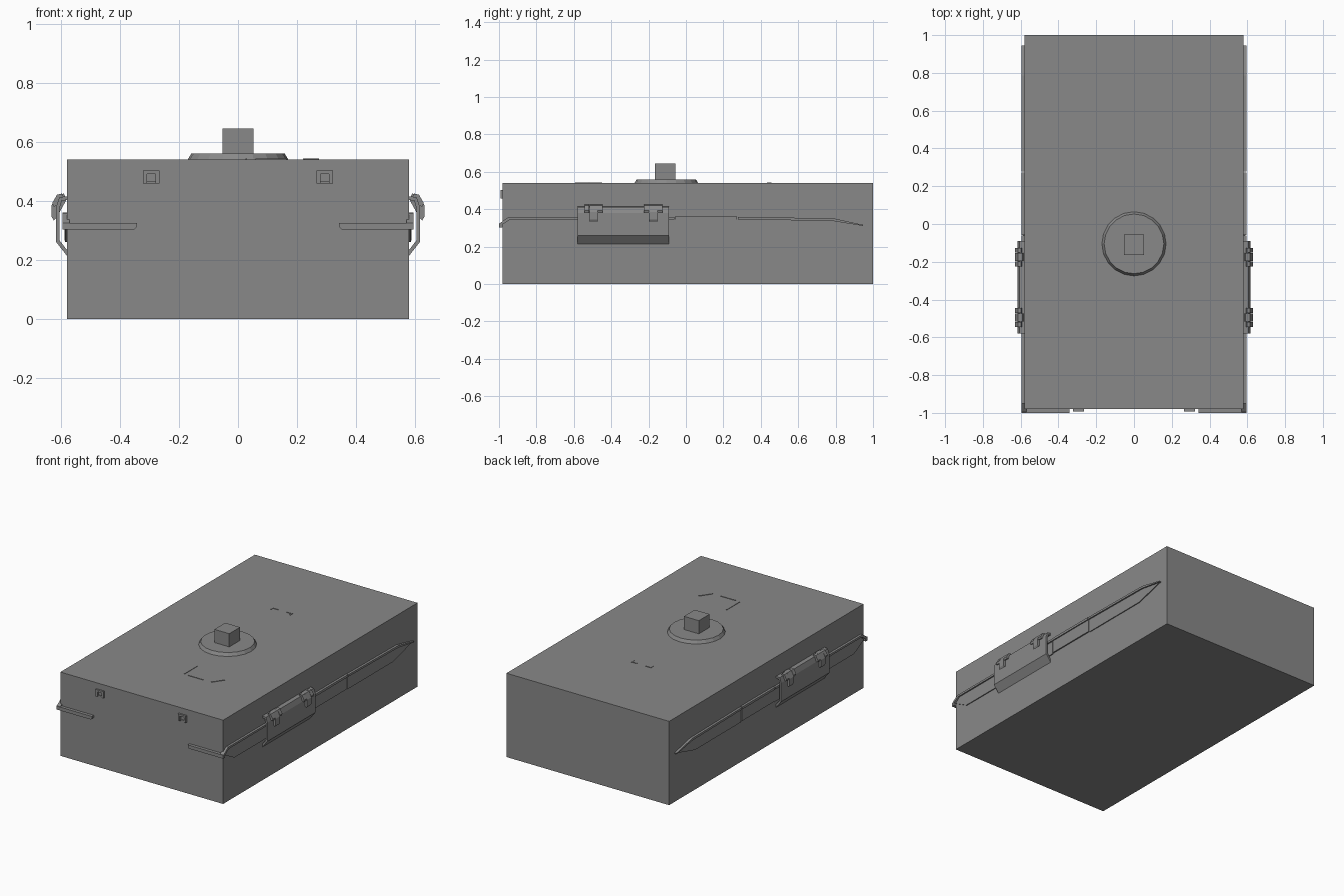
import bpy, bmesh
from mathutils import Vector

cube = bpy.data.objects.get("Cube")
if cube:
    bpy.data.objects.remove(cube, do_unlink=True)

grey = bpy.data.materials.new("plain_grey")
grey.use_nodes = True
colour = (0.25, 0.25, 0.25, 1)
grey.diffuse_color = colour
grey.node_tree.nodes["Principled BSDF"].inputs["Base Color"].default_value = colour


def finish(name, bm):
    bmesh.ops.recalc_face_normals(bm, faces=bm.faces)
    mesh = bpy.data.meshes.new(name)
    bm.to_mesh(mesh)
    bm.free()
    mesh.materials.append(grey)
    ob = bpy.data.objects.new(name, mesh)
    bpy.context.collection.objects.link(ob)
    return ob


def mirrored(ob):
    # Mirror across the middle plane to make the other side
    mod = ob.modifiers.new("Mirror", 'MIRROR')
    mod.use_axis[0] = True
    mod.use_mirror_merge = False
    return ob


def box(name, x, y, z):
    bm = bmesh.new()
    bmesh.ops.create_cube(bm, size=1)
    for v in bm.verts:
        v.co = [lo + (c + 0.5) * (hi - lo) for c, (lo, hi) in zip(v.co, (x, y, z))]
    return finish(name, bm)


def extrude(name, points, offset):
    bm = bmesh.new()
    face = bm.faces.new([bm.verts.new(p) for p in points])
    new = bmesh.ops.extrude_face_region(bm, geom=[face], use_keep_orig=True)["geom"]
    for v in new:
        if isinstance(v, bmesh.types.BMVert):
            v.co += Vector(offset)
    return finish(name, bm)


def side_plate(name, outline, x0, x1):
    return mirrored(extrude(name, [(x0, y, z) for y, z in outline], (x1 - x0, 0, 0)))


# Hull
W, TOP, FRONT = 0.58, 0.54, -0.98
box("hull", (-W, W), (FRONT, 1), (0, TOP))

# Hatch disc and block on the roof
bm = bmesh.new()
bmesh.ops.create_cone(bm, cap_ends=True, segments=20, radius1=0.17, radius2=0.158, depth=0.02)
disc = finish("roof_disc", bm)
disc.location = (0, -0.105, TOP + 0.01)
box("roof_block", (-0.053, 0.053), (-0.165, -0.055), (TOP, 0.645))

# Thin raised seams on the roof
seam = (TOP, TOP + 0.003)
box("roof_seam_side", (0.026, 0.031), (-0.585, -0.45), seam)
box("roof_seam_front", (0.06, 0.165), (-0.593, -0.588), seam)
extrude("roof_seam_slant", [(0.22, -0.588, TOP), (0.225, -0.591, TOP),
                            (0.274, -0.52, TOP), (0.269, -0.517, TOP)], (0, 0, 0.003))
mirrored(box("roof_seam_end", (0.066, 0.07), (0.432, 0.458), seam))
mirrored(box("roof_seam_rear", (0.03, 0.066), (0.452, 0.456), seam))

# Side skirts in three lengths
side_plate("skirt_front", [(-0.975, 0.315), (-0.94, 0.345), (-0.065, 0.345),
                           (-0.065, 0.26), (-0.875, 0.26)], W - 0.01, W + 0.006)
side_plate("skirt_middle", [(-0.06, 0.345), (0.272, 0.345), (0.272, 0.265), (-0.06, 0.265)],
           W - 0.01, W + 0.008)
side_plate("skirt_rear", [(0.278, 0.345), (0.78, 0.34), (0.945, 0.315), (0.745, 0.26),
                          (0.278, 0.26)], W - 0.01, W + 0.006)

# Ledge along the skirt tops, dropping at the front corner
side_plate("ledge_front", [(-1, 0.307), (-0.94, 0.345), (-0.062, 0.345), (-0.062, 0.358),
                           (-0.95, 0.358), (-1, 0.322)], W - 0.01, W + 0.015)
side_plate("ledge_middle", [(-0.058, 0.345), (0.272, 0.345), (0.272, 0.36), (-0.058, 0.36)],
           W - 0.01, W + 0.015)
side_plate("ledge_rear", [(0.278, 0.345), (0.78, 0.338), (0.945, 0.311), (0.945, 0.317),
                          (0.785, 0.352), (0.278, 0.358)], W - 0.01, W + 0.015)

# Front mudguard bars
mirrored(extrude("front_bar", [(0.595, FRONT, 0.303), (0.35, FRONT, 0.303), (0.342, FRONT, 0.311),
                               (0.342, FRONT, 0.325), (0.595, FRONT, 0.325)], (0, -0.02, 0)))

# Bent cover plates standing off each side
P0, P1 = -0.58, -0.09
cover = [(0.575, 0.415), (0.605, 0.412), (0.616, 0.38), (0.616, 0.26), (0.58, 0.214),
         (0.574, 0.226), (0.604, 0.265), (0.604, 0.376), (0.597, 0.4), (0.575, 0.403)]
mirrored(extrude("side_cover", [(x, P0, z) for x, z in cover], (0, P1 - P0, 0)))

# Latches on the covers
for i, y in enumerate((-0.495, -0.175)):
    tag = ("front", "rear")[i]
    mirrored(extrude(f"latch_strap_{tag}",
                     [(x, y - 0.022, z) for x, z in
                      ((0.58, 0.405), (0.59, 0.424), (0.613, 0.42), (0.631, 0.385),
                       (0.631, 0.345), (0.624, 0.333), (0.613, 0.345))], (0, 0.044, 0)))
    for s in (-1, 1):
        mid = y + s * 0.036
        mirrored(extrude(f"latch_lug_{tag}_{'inner' if s < 0 else 'outer'}",
                         [(x, mid - 0.013, z) for x, z in
                          ((0.59, 0.408), (0.597, 0.424), (0.613, 0.42), (0.629, 0.392),
                           (0.625, 0.38), (0.613, 0.383))], (0, 0.026, 0)))

# Towing eyes on the front, each an open bracket
eye_y = (FRONT - 0.012, FRONT)
mirrored(box("eye_top", (0.266, 0.322), eye_y, (0.49, 0.502)))
mirrored(box("eye_inner_leg", (0.266, 0.279), eye_y, (0.458, 0.49)))
mirrored(box("eye_outer_leg", (0.309, 0.322), eye_y, (0.458, 0.49)))
mirrored(box("eye_bottom", (0.279, 0.309), (FRONT - 0.006, FRONT), (0.458, 0.466)))
